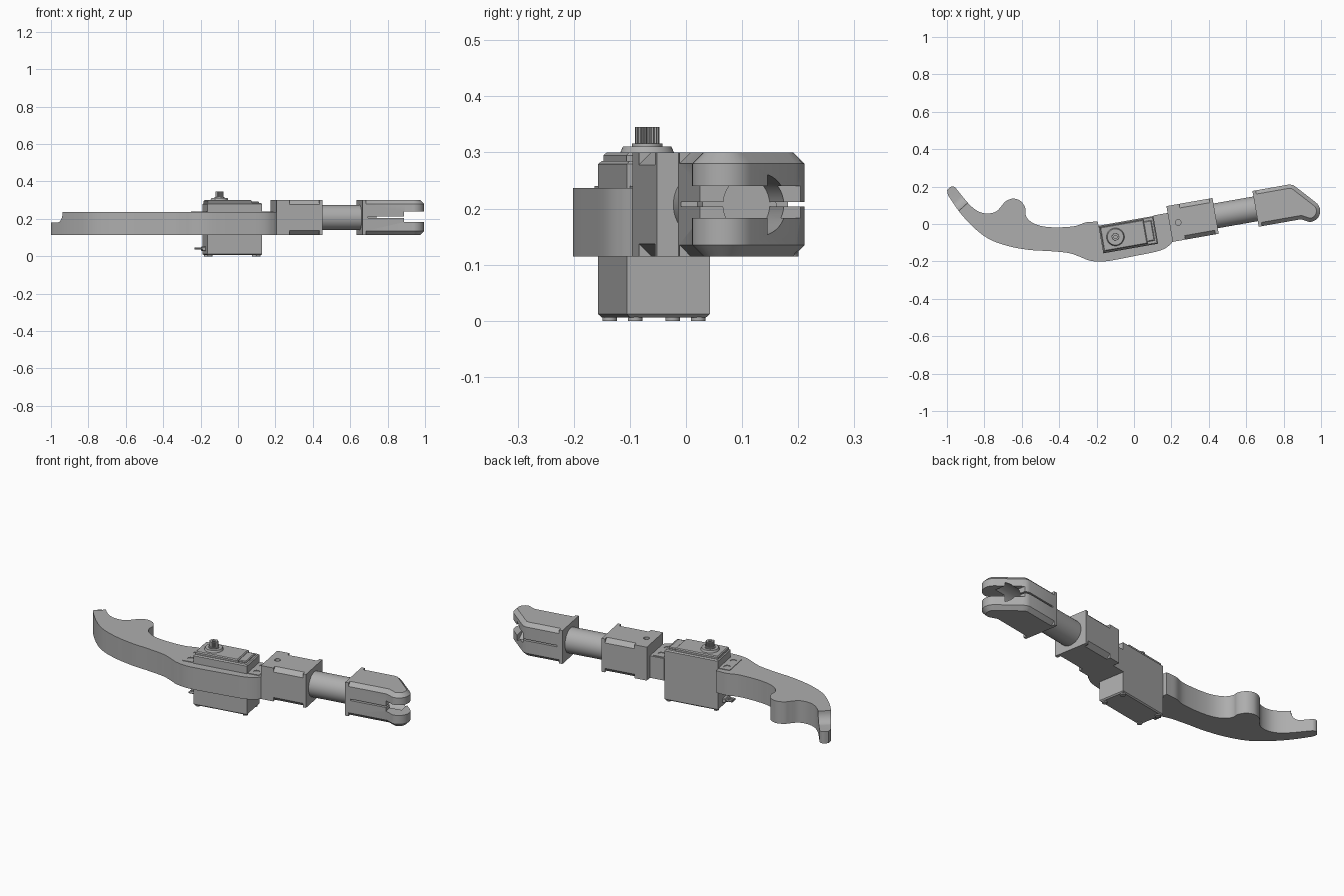
import bpy, bmesh
from math import pi, cos, sin, radians
from mathutils import Matrix, Vector

if "Cube" in bpy.data.objects:
    bpy.data.objects.remove(bpy.data.objects["Cube"], do_unlink=True)

grey = bpy.data.materials.new("plain grey")
grey.use_nodes = True
GREY = (0.42, 0.42, 0.42, 1)
grey.diffuse_color = GREY
grey.node_tree.nodes["Principled BSDF"].inputs["Base Color"].default_value = GREY

# The servo and forearm lie along an axis turned ten degrees from x
FRAME = Matrix.Translation((0, -0.0335, 0)) @ Matrix.Rotation(radians(10), 4, "Z")
WORLD = Matrix.Identity(4)
MID, LOW, TOP, DECK = 0.207, 0.115, 0.3, 0.237


def finish(name, bm, frame=FRAME):
    bmesh.ops.recalc_face_normals(bm, faces=bm.faces)
    bm.transform(frame)
    mesh = bpy.data.meshes.new(name)
    bm.to_mesh(mesh)
    bm.free()
    mesh.materials.append(grey)
    obj = bpy.data.objects.new(name, mesh)
    bpy.context.collection.objects.link(obj)
    return obj


def prism(name, outline, z0, z1, frame=FRAME, chamfer=0, keep=None):
    """Extrude an outline upward; optionally chamfer its rims where keep(edge centre) holds."""
    bm = bmesh.new()
    base = bm.faces.new([bm.verts.new((x, y, z0)) for x, y in outline])
    new = bmesh.ops.extrude_face_region(bm, geom=[base])["geom"]
    bmesh.ops.translate(bm, vec=(0, 0, z1 - z0), verts=[v for v in new if isinstance(v, bmesh.types.BMVert)])
    if chamfer:
        rims = [e for e in bm.edges if abs(e.verts[0].co.z - e.verts[1].co.z) < 1e-5
                and (keep is None or keep((e.verts[0].co + e.verts[1].co) / 2))]
        bmesh.ops.bevel(bm, geom=rims, offset=chamfer, segments=1, affect="EDGES")
    return finish(name, bm, frame)


def box(name, u0, u1, v0, v1, z0, z1, chamfer=0, keep=None):
    return prism(name, [(u0, v0), (u1, v0), (u1, v1), (u0, v1)], z0, z1, FRAME, chamfer, keep)


def rod(name, a, b, r, frame=FRAME, r2=None, sides=40):
    a, b = Vector(a), Vector(b)
    bm = bmesh.new()
    bmesh.ops.create_cone(bm, cap_ends=True, segments=sides, radius1=r,
                          radius2=r if r2 is None else r2, depth=(b - a).length)
    turn = (b - a).to_track_quat("Z", "Y").to_matrix().to_4x4()
    bm.transform(Matrix.Translation((a + b) / 2) @ turn)
    return finish(name, bm, frame)


def post(name, u, v, z0, z1, r, **more):
    return rod(name, (u, v, z0), (u, v, z1), r, **more)


def cut(obj, *cutters):
    for c in cutters:
        mod = obj.modifiers.new("cut", "BOOLEAN")
        mod.operation, mod.solver, mod.object = "DIFFERENCE", "EXACT", c
        with bpy.context.temp_override(object=obj, active_object=obj, selected_objects=[obj]):
            bpy.ops.object.modifier_apply(modifier=mod.name)
        bpy.data.objects.remove(c, do_unlink=True)


def spline(points, steps=5):
    """Smooth path through the given points."""
    p = [Vector(q) for q in [points[0], *points, points[-1]]]
    path = []
    for a, b, c, d in zip(p, p[1:], p[2:], p[3:]):
        for i in range(steps):
            t = i / steps
            path.append(0.5 * (2 * b + (c - a) * t + (2 * a - 5 * b + 4 * c - d) * t * t
                               + (3 * b - a - 3 * c + d) * t ** 3))
    return [tuple(q) for q in path] + [tuple(p[-1])]


def local(u, v):
    return tuple((FRAME @ Vector((u, v, 0))).xy)


# Curved arm with a rail round the front of the servo
lower = spline([(-0.995, 0.155), (-0.93, 0.06), (-0.85, -0.025), (-0.77, -0.083), (-0.665, -0.12),
                (-0.555, -0.139), (-0.45, -0.145), (-0.35, -0.155), (-0.29, -0.175),
                (-0.235, -0.196), (-0.155, -0.2), (0.005, -0.171), (0.14, -0.142), (0.195, -0.11)])
pocket = [local(*p) for p in [(0.21, -0.08), (0.21, 0.06), (0.115, 0.06), (0.115, -0.093),
                              (-0.183, -0.093), (-0.183, 0.08)]]
upper = spline([(-0.22, 0.012), (-0.26, 0.008), (-0.32, -0.012), (-0.42, -0.018), (-0.5, -0.01),
                (-0.555, 0.015), (-0.58, 0.05), (-0.581, 0.085), (-0.605, 0.122), (-0.645, 0.136),
                (-0.685, 0.122), (-0.707, 0.098), (-0.735, 0.068), (-0.77, 0.057), (-0.81, 0.059),
                (-0.85, 0.078), (-0.89, 0.115), (-0.945, 0.182), (-0.96, 0.198), (-0.98, 0.199),
                (-0.999, 0.18)])
arm = prism("curved_arm", lower + pocket + upper, LOW, DECK, WORLD)
# Tip step, a filleted profile swept across the arm
step = [(0, 0.3), (0, DECK)] + [(0.05 - 0.05 * cos(a), DECK - 0.057 * sin(a))
                               for a in [i * pi / 16 for i in range(1, 9)]] + [(0.3, 0.18), (0.3, 0.3)]
across = (Matrix.Translation((-0.9, 0.103, 0)) @ Matrix.Rotation(radians(132), 4, "Z")
          @ Matrix.Rotation(pi / 2, 4, "X"))
cut(arm, prism("step_cutter", step, -0.15, 0.15, across),
    post("hole_cutter", -0.972, 0.172, 0, 0.4, 0.013, frame=WORLD),
    post("hole_cutter", -0.645, 0.07, 0, 0.4, 0.018, frame=WORLD))

# Servo case, lid and mounting ears
SV = -0.018
box("servo_case", -0.183, 0.115, SV - 0.075, SV + 0.075, 0.006, 0.285, 0.006)
box("servo_lid", -0.178, 0.06, SV - 0.066, SV + 0.066, 0.28, TOP, 0.005)
box("servo_lid_step", 0.05, 0.1, SV - 0.055, SV + 0.055, 0.28, 0.293, 0.004)
for side, u0, u1, hole in (("left", 0.11, 0.178, 0.15), ("right", -0.245, -0.18, -0.215)):
    ear = box("servo_ear_" + side, u0, u1, SV - 0.07, SV + 0.07, 0.215, 0.24)
    cut(ear, *[post("hole_cutter", hole, SV + s * 0.037, 0.228, 0.3, 0.017) for s in (-1, 1)])
    for s in (-1, 1):
        post("ear_screw", hole, SV + s * 0.037, 0.2, 0.233, 0.01, sides=16)
for u in (-0.165, 0.097):
    for s in (-1, 1):
        post("bottom_screw", u, SV + s * 0.057, 0, 0.012, 0.013, sides=20)

# Output boss and toothed shaft
post("output_boss", -0.104, SV, 0.295, 0.311, 0.05, r2=0.043)
post("output_collar", -0.104, SV, 0.305, 0.316, 0.027)
teeth = [(-0.104 + r * cos(a), SV + r * sin(a)) for r, a in
         [(0.022 if i % 4 < 2 else 0.018, i * pi / 36) for i in range(72)]]
shaft = prism("output_shaft", teeth, 0.305, 0.345)
cut(shaft, post("bore_cutter", -0.104, SV, 0.32, 0.4, 0.009, sides=20))

# Servo cable: a grommet and three wires
box("cable_grommet", -0.2, -0.18, SV - 0.025, SV + 0.025, 0.028, 0.052, 0.004)
for i in (-1, 0, 1):
    rod("cable_wire", (-0.19, SV + i * 0.014, 0.042), (-0.235, SV + i * 0.014, 0.042), 0.006, sides=12)

# Square socket that holds the inner end of the tube
W = 0.097
parts = [box("socket_base", 0.193, 0.262, -W, W, LOW, TOP),
         box("socket_body", 0.255, 0.43, -W, W, LOW, TOP, 0.022, lambda c: abs(c.y) > 0.09),
         box("socket_flange", 0.425, 0.443, -W, W, LOW, TOP)]
for part in parts[:2]:
    cut(part, *[post("hole_cutter", u, 0, z, z + 0.06, 0.015) for u in (0.24, 0.372)
                for z in (LOW - 0.04, TOP - 0.02)])

# Forearm tube
rod("forearm_tube", (0.4, 0, MID), (0.74, 0, MID), 0.067, sides=64)

# Split clamp ending in a two-pronged fork
PU, PV, PR = 0.941, -0.062, 0.058
tip = [(PU + PR * cos(a), PV + PR * sin(a)) for a in [radians(-100 + i * 11) for i in range(14)]]
outline = [(0.672, -W), (0.89, -W)] + tip + [(0.895, 0.075), (0.88, 0.09), (0.86, W), (0.672, W)]
clamp = prism("fork_clamp", outline, LOW, TOP, FRAME, 0.02, lambda c: c.x > 0.68)
cut(clamp, box("gap_cutter", 0.885, 1.1, -0.2, 0.2, 0.183, 0.24),
    box("slit_cutter", 0.69, 1.1, -0.2, 0.2, 0.204, 0.212),
    rod("bore_cutter", (0.74, 0, MID), (0.95, 0, MID), 0.055),
    post("pivot_cutter", PU, PV, 0, 0.4, 0.016),
    *[post("hole_cutter", u, 0, z, z + 0.06, 0.015) for u in (0.71, 0.845)
      for z in (LOW - 0.04, TOP - 0.02)])
box("fork_flange", 0.66, 0.678, -W, W, LOW, TOP)

# Smooth the round surfaces, keep the edges crisp
for obj in bpy.context.collection.objects:
    obj.select_set(obj.type == "MESH")
    if obj.type == "MESH":
        bpy.context.view_layer.objects.active = obj
bpy.ops.object.shade_smooth_by_angle(angle=radians(30))
